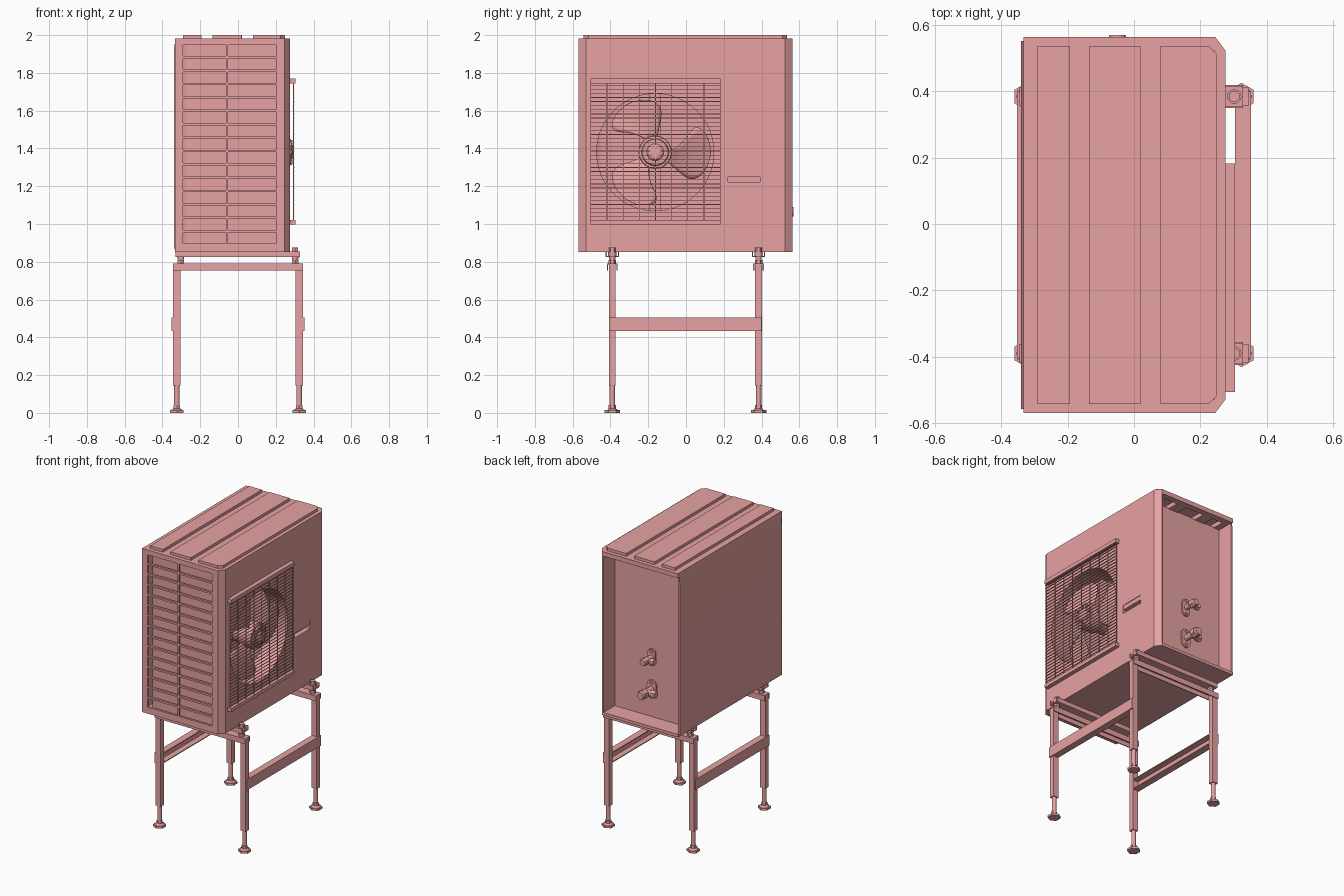
import bpy, bmesh, math
from mathutils import Matrix, Vector

if "Cube" in bpy.data.objects:
    bpy.data.objects.remove(bpy.data.objects["Cube"])

AXES = {'x': Matrix(((0, 0, 1, 0), (1, 0, 0, 0), (0, 1, 0, 0), (0, 0, 0, 1))),
        'y': Matrix(((1, 0, 0, 0), (0, 0, -1, 0), (0, 1, 0, 0), (0, 0, 0, 1))),
        'z': Matrix.Identity(4)}
PAINT = bpy.data.materials.new("red_paint")
PAINT.diffuse_color = (0.8, 0.36, 0.36, 1)
PAINT.use_nodes = True
PAINT.node_tree.nodes["Principled BSDF"].inputs["Base Color"].default_value = PAINT.diffuse_color


def add(name, data):
    ob = bpy.data.objects.new(name, data)
    bpy.context.collection.objects.link(ob)
    return ob


def from_bm(name, bm):
    me = bpy.data.meshes.new(name)
    bm.to_mesh(me)
    bm.free()
    return add(name, me)


def boxes(name, *dims):
    """One object of boxes given as x0, x1, y0, y1, z0, z1."""
    bm = bmesh.new()
    for x0, x1, y0, y1, z0, z1 in dims:
        m = Matrix.Translation(((x0 + x1) / 2, (y0 + y1) / 2, (z0 + z1) / 2))
        bmesh.ops.create_cube(bm, size=1, matrix=m @ Matrix.Diagonal((x1 - x0, y1 - y0, z1 - z0, 1)))
    return from_bm(name, bm)


def rods(name, *parts):
    """One object of cylinders/cones given as start, end, r_start, r_end, sides."""
    bm = bmesh.new()
    for p, q, r0, r1, n in parts:
        p, q = Vector(p), Vector(q)
        rot = (q - p).to_track_quat('Z', 'Y').to_matrix().to_4x4()
        bmesh.ops.create_cone(bm, cap_ends=True, segments=n, radius1=r0, radius2=r1,
                              depth=(q - p).length, matrix=Matrix.Translation((p + q) / 2) @ rot)
    return from_bm(name, bm)


def sheet(name, loops, axis, lo, hi):
    """Flat outline with holes, extruded along an axis from lo to hi."""
    cu = bpy.data.curves.new(name, 'CURVE')
    cu.dimensions, cu.fill_mode, cu.extrude = '2D', 'BOTH', (hi - lo) / 2
    for pts in loops:
        sp = cu.splines.new('POLY')
        sp.points.add(len(pts) - 1)
        for p, (a, b) in zip(sp.points, pts):
            p.co = (a, b, 0, 1)
        sp.use_cyclic_u, sp.use_smooth = True, False
    tmp = add(name + "_outline", cu)
    bpy.context.view_layer.update()
    me = bpy.data.meshes.new_from_object(tmp.evaluated_get(bpy.context.evaluated_depsgraph_get()))
    bpy.data.objects.remove(tmp)
    mid = (lo + hi) / 2
    me.transform(AXES[axis] @ Matrix.Translation((0, 0, -mid if axis == 'y' else mid)))
    me.name = name
    return add(name, me)


def rect(a0, a1, b0, b1):
    return [(a0, b0), (a1, b0), (a1, b1), (a0, b1)]


def arc(cx, cy, r, a0, a1, n):
    return [(cx + r * math.cos(math.radians(a0 + (a1 - a0) * i / n)),
             cy + r * math.sin(math.radians(a0 + (a1 - a0) * i / n))) for i in range(n + 1)]


def lathe_x(name, profile, cy, cz, n=48):
    """Spin (x, radius) points around an x axis."""
    bm = bmesh.new()
    rings = [[bm.verts.new((x, cy + r * math.cos(2 * math.pi * i / n), cz + r * math.sin(2 * math.pi * i / n)))
              for i in range(n)] for x, r in profile]
    for a, b in zip(rings, rings[1:]):
        for i in range(n):
            bm.faces.new((a[i], a[(i + 1) % n], b[(i + 1) % n], b[i]))
    bmesh.ops.remove_doubles(bm, verts=bm.verts, dist=1e-5)
    bmesh.ops.recalc_face_normals(bm, faces=bm.faces)
    return from_bm(name, bm)


XB, XF, YB = -0.333, 0.275, 0.566           # cabinet extents
FY, FZ, FR = -0.16, 1.38, 0.31              # fan centre and opening radius

# Cabinet: base pan and ribbed lid
foot = [(XB, -YB), (0.245, -YB), (XF, -0.526), (XF, 0.526), (0.245, YB), (XB, YB)]
sheet("base_pan", [foot], 'z', 0.853, 0.873)
ribs = [(-0.29, -0.193), (-0.135, 0.02), (0.08, 0.25)]
sheet("lid", [foot] + [rect(a + .008, b - .008, -0.525, 0.525) for a, b in ribs], 'z', 1.95, 1.981)
for i, (a, b) in enumerate(ribs):
    c = 0.025 if i == 2 else 0.001
    sheet("lid_rib", [[(a, -0.539), (b - c, -0.539), (b, -0.539 + c), (b, 0.539 - c), (b - c, 0.539), (a, 0.539)]],
          'z', 1.98, 2.0)

# Fan side panel with round opening, handle slot and chamfered corner posts
sheet("fan_panel", [rect(-0.526, 0.526, 0.87, 1.96), arc(FY, FZ, FR, 0, 354.375, 63),
                    rect(0.225, 0.395, 1.222, 1.28)], 'x', XF - 0.01, XF)
for s in (-1, 1):
    sheet("corner_post", [[(XF, s * .526), (0.245, s * YB), (0.235, s * YB), (0.235, s * .558), (XF - .01, s * .521)]],
          'z', 0.87, 1.96)
boxes("handle_recess", (0.235, 0.24, 0.22, 0.4, 1.217, 1.285), (0.24, 0.266, 0.22, 0.225, 1.217, 1.285),
      (0.24, 0.266, 0.395, 0.4, 1.217, 1.285), (0.24, 0.266, 0.225, 0.395, 1.28, 1.285),
      (0.24, 0.266, 0.225, 0.395, 1.217, 1.222), (0.24, 0.271, 0.225, 0.395, 1.25, 1.28))

# Louvred side: two columns of fifteen openings
holes = [rect(x0, x1, 0.897 + 0.0708 * i, 0.956 + 0.0708 * i)
         for i in range(15) for x0, x1 in ((-0.29, -0.063), (-0.053, 0.202))]
sheet("louvre_panel", [rect(XB, 0.245, 0.87, 1.96)] + holes, 'y', -YB, -YB + 0.015)

# L-shaped coil wrapping behind the louvres, plain rear panel, recessed service panel
sheet("coil", [[(-0.322, 0.43)] + arc(-0.232, -0.44, 0.09, 180, 270, 8) + [(0.235, -0.53), (0.235, -0.50)]
               + arc(-0.232, -0.44, 0.06, 270, 180, 8) + [(-0.292, 0.43)]], 'z', 0.873, 1.95)
sheet("rear_panel", [[(-0.332, 0.86), (-0.34, 0.875), (-0.34, 1.9), (-0.338, 1.935), (-0.333, 1.965),
                      (-0.326, 1.965), (-0.326, 0.86)]], 'y', -0.555, 0.555)
boxes("service_panel", (-0.328, 0.265, 0.43, 0.442, 0.87, 1.955), (0.235, 0.242, 0.44, 0.562, 0.87, 1.955))

# Pipe valves on the service panel
for z, k, tip in ((1.065, 1.0, 0.573), (1.285, 0.85, 0.55)):
    vx = -0.05
    plate = arc(vx, z + 0.03, 0.035 * k, 0, 180, 10) + arc(vx, z - 0.03, 0.035 * k, 180, 360, 10)
    sheet("valve_plate", [plate], 'y', 0.442, 0.452)
    rods("valve",
         ((vx, 0.45, z), (vx, tip - 0.045, z), 0.02 * k, 0.02 * k, 16),
         ((vx, tip - 0.05, z), (vx, tip - 0.015, z), 0.033 * k, 0.033 * k, 6),
         ((vx, tip - 0.015, z), (vx, tip, z), 0.028 * k, 0.024 * k, 16),
         ((vx, 0.5, z), (vx - 0.06 * k, 0.5, z), 0.018 * k, 0.018 * k, 16),
         ((vx - 0.04 * k, 0.5, z), (vx - 0.07 * k, 0.5, z), 0.026 * k, 0.026 * k, 6),
         ((vx, 0.452, z + 0.045), (vx, 0.46, z + 0.045), 0.011, 0.011, 6),
         ((vx, 0.452, z - 0.045), (vx, 0.46, z - 0.045), 0.011, 0.011, 6))

# Fan: shroud, hub and three swept blades
lathe_x("fan_shroud", [(XF - .008, FR), (0.13, FR), (0.13, FR + 0.006), (XF - .008, FR + 0.006)], FY, FZ, 64)
lathe_x("fan_hub", [(0.17, 0), (0.17, 0.085), (0.262, 0.088), (0.27, 0.085), (0.272, 0.072), (0.28, 0.068),
                    (0.282, 0.045), (0.288, 0.04), (0.293, 0.025), (0.294, 0)], FY, FZ, 32)
rods("hub_bolts", *[((0.268, FY + 0.056 * math.cos(a), FZ + 0.056 * math.sin(a)),
                     (0.288, FY + 0.056 * math.cos(a), FZ + 0.056 * math.sin(a)), 0.009, 0.009, 8)
                    for a in [i * math.pi / 4 for i in range(8)]])
rods("fan_motor", ((-0.02, FY, FZ), (0.18, FY, FZ), 0.07, 0.07, 24))
boxes("motor_bracket", (-0.03, -0.01, FY - 0.03, FY + 0.03, 0.873, 1.95))
for k in range(3):
    bm = bmesh.new()
    grid = []
    for i in range(15):
        t = math.sin(i / 14 * math.pi / 2)
        r = 0.078 + 0.215 * t
        half = (0.38 + 0.4 * t) * math.sqrt(max(1 - t ** 5, 0.0004))
        mid = math.radians(-16 + 120 * k) + 0.32 * t
        grid.append([bm.verts.new((0.215 + 0.028 * s * (half / 0.6), FY + r * math.cos(mid + s * half),
                                   FZ + r * math.sin(mid + s * half))) for s in [j / 5 - 1 for j in range(11)]])
    for a, b in zip(grid, grid[1:]):
        for j in range(10):
            bm.faces.new((a[j], a[j + 1], b[j + 1], b[j]))
    blade = from_bm("fan_blade", bm)
    mod = blade.modifiers.new("thickness", 'SOLIDIFY')
    mod.thickness, mod.offset = 0.005, 0

# Fan guard: top and bottom rails with a wire mesh
G0, G1 = -0.503, 0.186
boxes("guard_rails", (XF, 0.304, G0, G1, 1.745, 1.771), (XF, 0.304, G0, G1, 0.998, 1.022))
boxes("guard_wires",
      *[(0.296, 0.3, G0, G1, 1.036 + 0.0218 * i, 1.0396 + 0.0218 * i) for i in range(33)],
      *[(0.292, 0.296, y - 0.002, y + 0.002, 1.01, 1.76) for y in [G0 + 0.002 + i * 0.0856 for i in range(9)]])

# Stand: legs, feet, top beams, mounting rails and bolts
LY = 0.387
for s in (-1, 1):
    y = s * LY
    sheet("top_beam", [[(y - .028, .753), (y - .028, .79), (y + .028, .79), (y + .028, .753),
                        (y + .022, .753), (y + .022, .783), (y - .022, .783), (y - .022, .753)]], 'x', -0.345, 0.345)
    sheet("mounting_rail", [[(y - .035, .824), (y - .035, .855), (y - .029, .855), (y - .029, .831),
                             (y + .029, .831), (y + .029, .855), (y + .035, .855), (y + .035, .824)]], 'x', -0.33, 0.328)
    for d in (-1, 1):
        x = d * 0.324
        boxes("leg", (x - 0.02, x + 0.02, y - 0.018, y + 0.018, 0.145, 0.784))
        rods("foot", ((x, y, 0), (x, y, 0.014), 0.041, 0.041, 6), ((x, y, 0.014), (x, y, 0.024), 0.03, 0.018, 12),
             ((x, y, 0.024), (x, y, 0.042), 0.019, 0.019, 6), ((x, y, 0.03), (x, y, 0.16), 0.0145, 0.0145, 16))
        bx = d * 0.302
        top = 0.876 if d > 0 else 0.85
        rods("mounting_bolt", ((bx, y, 0.785), (bx, y, top - 0.01), 0.011, 0.011, 12),
             ((bx, y, 0.79), (bx, y, 0.81), 0.02, 0.02, 6), ((bx, y, 0.812), (bx, y, 0.825), 0.017, 0.017, 12),
             ((bx, y, 0.831), (bx, y, 0.852), 0.022, 0.022, 12), ((bx, y, top - 0.025), (bx, y, top), 0.018, 0.018, 6))
for d in (-1, 1):
    o, w, i = d * 0.352, d * 0.345, d * 0.305
    sheet("cross_brace", [[(o, .433), (o, .505), (i, .505), (i, .499), (w, .499), (w, .439), (i, .439), (i, .433)]],
          'y', -0.404, 0.404)

# Centre, paint and smooth the round parts
for ob in bpy.data.objects:
    ob.location.y -= 0.003
    ob.data.materials.clear()
    ob.data.materials.append(PAINT)
    ob.select_set(True)
    bpy.context.view_layer.objects.active = ob
bpy.ops.object.shade_smooth_by_angle(angle=math.radians(32))
